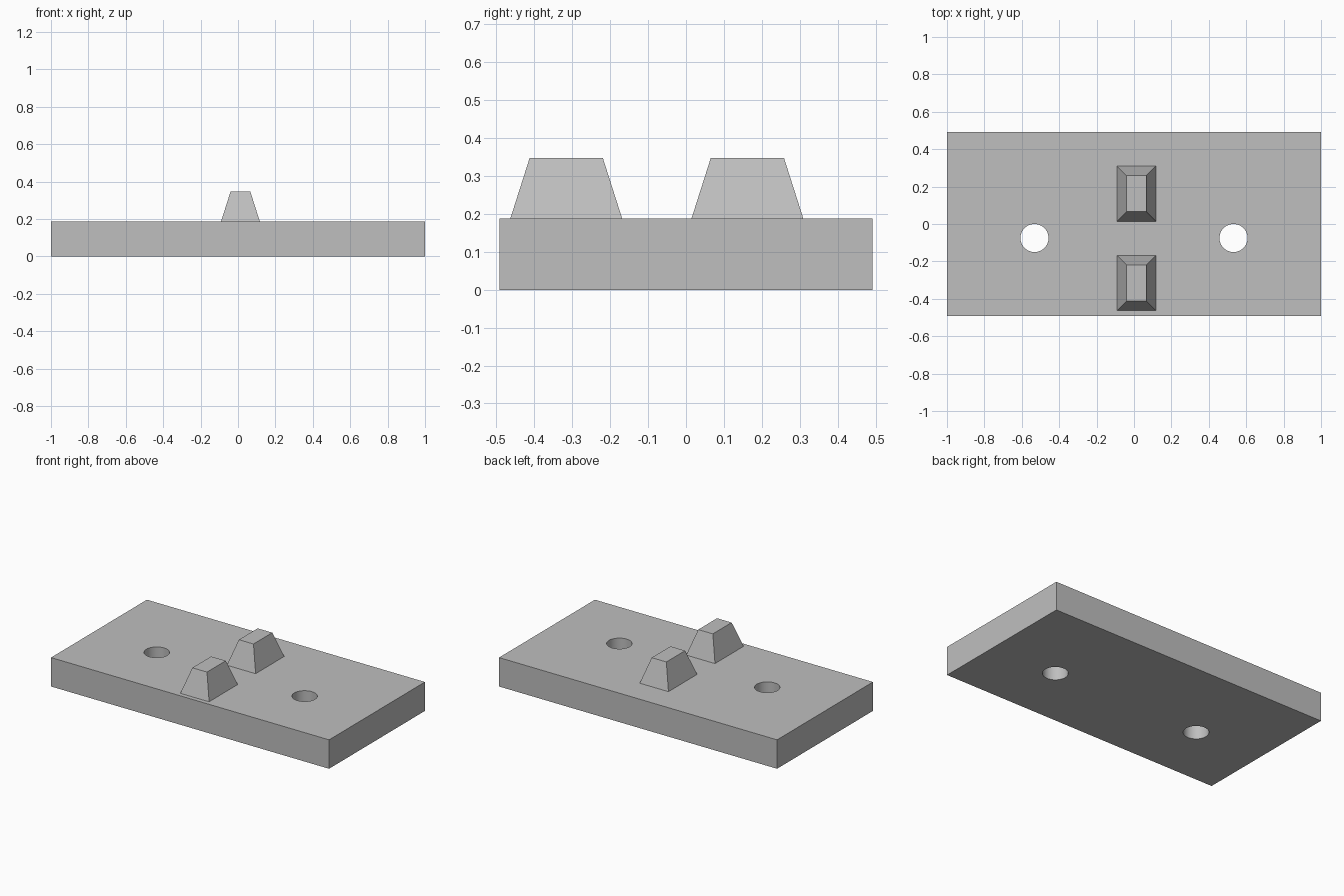
import bpy
import math

cube = bpy.data.objects.get("Cube")
if cube:
    bpy.data.objects.remove(cube, do_unlink=True)

PLATE_TOP = 0.188
PEG_TOP = 0.348

grey = bpy.data.materials.new("plain grey")
grey.use_nodes = True
colour = (0.52, 0.52, 0.52, 1)
grey.diffuse_color = colour
grey.node_tree.nodes["Principled BSDF"].inputs["Base Color"].default_value = colour


def box(name, centre, size):
    bpy.ops.mesh.primitive_cube_add(size=1, location=centre)
    obj = bpy.context.object
    obj.name = name
    for v in obj.data.vertices:
        v.co = [c * s for c, s in zip(v.co, size)]
    obj.data.materials.append(grey)
    return obj


# Flat base plate
plate = box("base_plate", (0, 0, PLATE_TOP / 2), (2, 0.985, PLATE_TOP))

# Two round through holes
for side, x in (("right", -0.532), ("left", 0.532)):
    bpy.ops.mesh.primitive_cylinder_add(vertices=64, radius=0.075, depth=1,
                                        location=(x, -0.075, PLATE_TOP / 2))
    cutter = bpy.context.object
    cutter.name = side + "_hole_cutter"
    cutter.data.materials.append(grey)
    cutter.hide_render = True
    cut = plate.modifiers.new(side + "_hole", "BOOLEAN")
    cut.object = cutter
    cut.operation = "DIFFERENCE"
    cut.solver = "EXACT"
    bpy.context.view_layer.objects.active = plate
    bpy.ops.object.modifier_apply(modifier=cut.name)
    bpy.data.objects.remove(cutter, do_unlink=True)

# Smooth hole walls, sharp rims and edges
bpy.ops.object.select_all(action="DESELECT")
plate.select_set(True)
bpy.context.view_layer.objects.active = plate
bpy.ops.object.shade_smooth_by_angle(angle=math.radians(30))

# Two tapered pegs, each narrowing by the same amount on every side
for name, y in (("front_peg", -0.316), ("back_peg", 0.162)):
    height = PEG_TOP - PLATE_TOP
    peg = box(name, (0.013, y, PLATE_TOP + height / 2), (0.207, 0.295, height))
    for v in peg.data.vertices:
        if v.co.z > 0:
            v.co.x -= math.copysign(0.051, v.co.x)
            v.co.y -= math.copysign(0.051, v.co.y)
